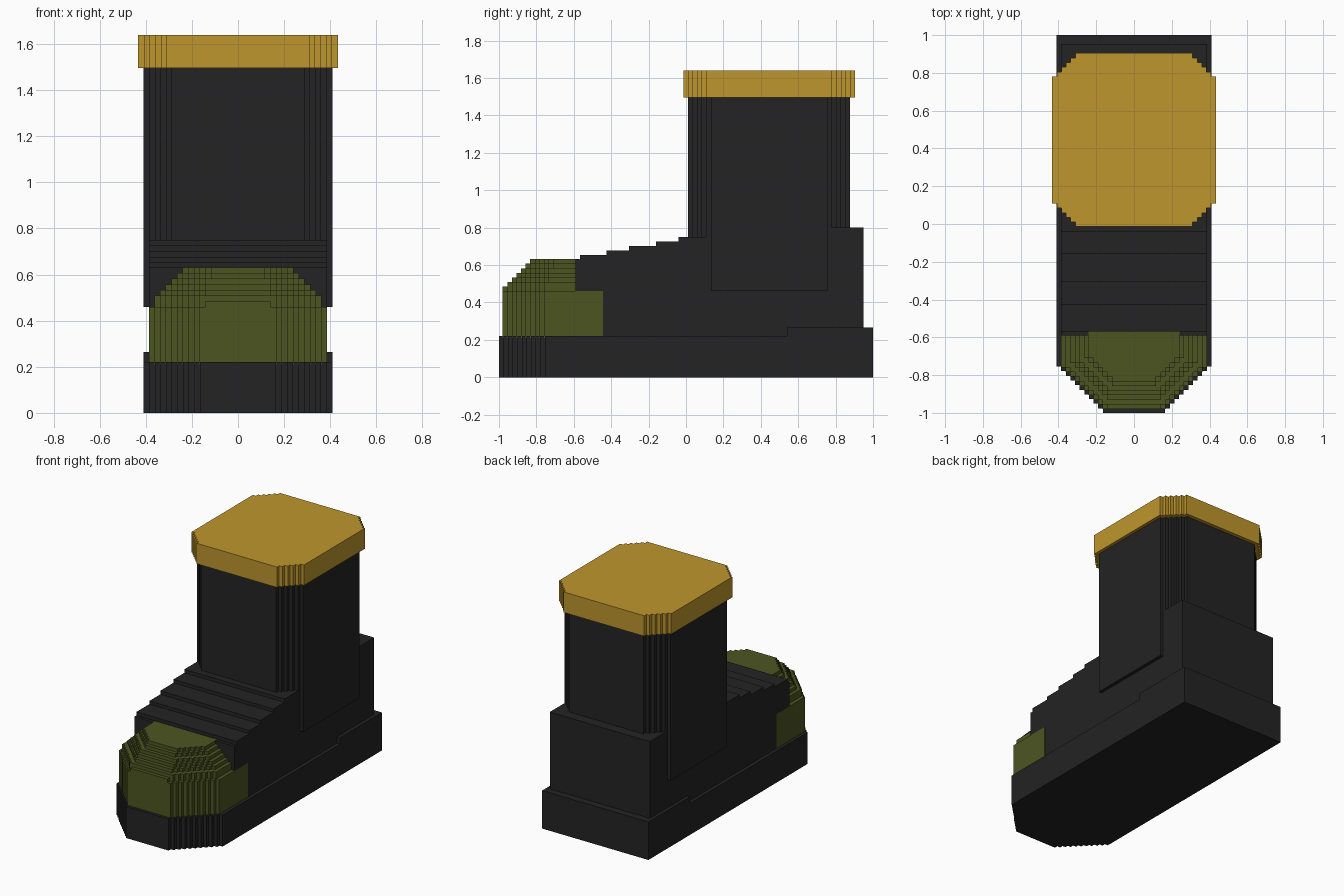
import bpy
import bmesh

cube = bpy.data.objects.get("Cube")
if cube:
    bpy.data.objects.remove(cube, do_unlink=True)

STEP = 0.0245  # size of one stair on every stepped corner


def material(name, rgb):
    mat = bpy.data.materials.new(name)
    mat.use_nodes = True
    color = (*rgb, 1)
    mat.diffuse_color = color
    mat.node_tree.nodes["Principled BSDF"].inputs["Base Color"].default_value = color
    return mat


black = material("black", (0.017, 0.017, 0.017))
olive = material("olive green", (0.073, 0.089, 0.0155))
gold = material("gold", (0.52, 0.305, 0.026))


def extrude(name, points, offset, mat):
    """Turn a closed outline into a solid by sweeping it along offset."""
    bm = bmesh.new()
    face = bm.faces.new([bm.verts.new(p) for p in points])
    swept = bmesh.ops.extrude_face_region(bm, geom=[face])["geom"]
    bmesh.ops.translate(bm, vec=offset,
                        verts=[v for v in swept if isinstance(v, bmesh.types.BMVert)])
    bmesh.ops.recalc_face_normals(bm, faces=bm.faces)
    mesh = bpy.data.meshes.new(name)
    bm.to_mesh(mesh)
    bm.free()
    mesh.materials.append(mat)
    obj = bpy.data.objects.new(name, mesh)
    bpy.context.collection.objects.link(obj)
    return obj


def stair(w, y, count, direction):
    """Stepped corner on the +x side, from the end edge to the side edge."""
    pts = [(w - count * STEP, y)]
    for i in range(1, count + 1):
        level = y + direction * i * STEP
        pts.append((w - (count - i + 1) * STEP, level))
        pts.append((w - (count - i) * STEP, level))
    return pts


def slab(name, w, y0, y1, z0, z1, mat, front=0, back=0):
    """Upright prism with stepped front and back corners."""
    half = stair(w, y0, front, 1) + stair(w, y1, back, -1)[::-1]
    outline = half + [(-x, y) for x, y in reversed(half)]
    return extrude(name, [(x, y, z0) for x, y in outline], (0, 0, z1 - z0), mat)


# Sole with raised heel
slab("sole", 0.41, -1, 1, 0, 0.22, black, front=10)
slab("heel", 0.41, 0.54, 1, 0.21, 0.265, black)

# Foot upper: side profile with a stepped instep and heel counter
treads = [(-0.59, 0.63), (-0.568, 0.655), (-0.425, 0.677), (-0.305, 0.702),
          (-0.16, 0.726), (-0.04, 0.75), (0.78, 0.80)]
profile = [(-0.445, 0.2), (-0.445, 0.46)]
z = 0.46
for y, top in treads:
    profile += [(y, z), (y, top)]
    z = top
profile += [(0.95, z), (0.95, 0.2)]
extrude("foot_upper", [(-0.386, y, z) for y, z in profile], (0.772, 0, 0), black)

# Toe cap: straight base and a dome of shrinking layers
slab("toe_cap_base", 0.387, -0.98, -0.445, 0.21, 0.46, olive, front=9)
for i in range(7):
    bottom = 0.46 + i * STEP
    slab(f"toe_cap_layer_{i + 1}", 0.387 - STEP * max(i, 1), -0.98 + STEP * i, -0.57,
         bottom - 0.01, bottom + STEP, olive, front=9 - round(i * 4 / 6))

# Shaft and cuff
slab("shaft", 0.41, 0.01, 0.878, 0.46, 1.51, black, front=5, back=5)
slab("cuff", 0.433, -0.014, 0.904, 1.497, 1.64, gold, front=5, back=5)
